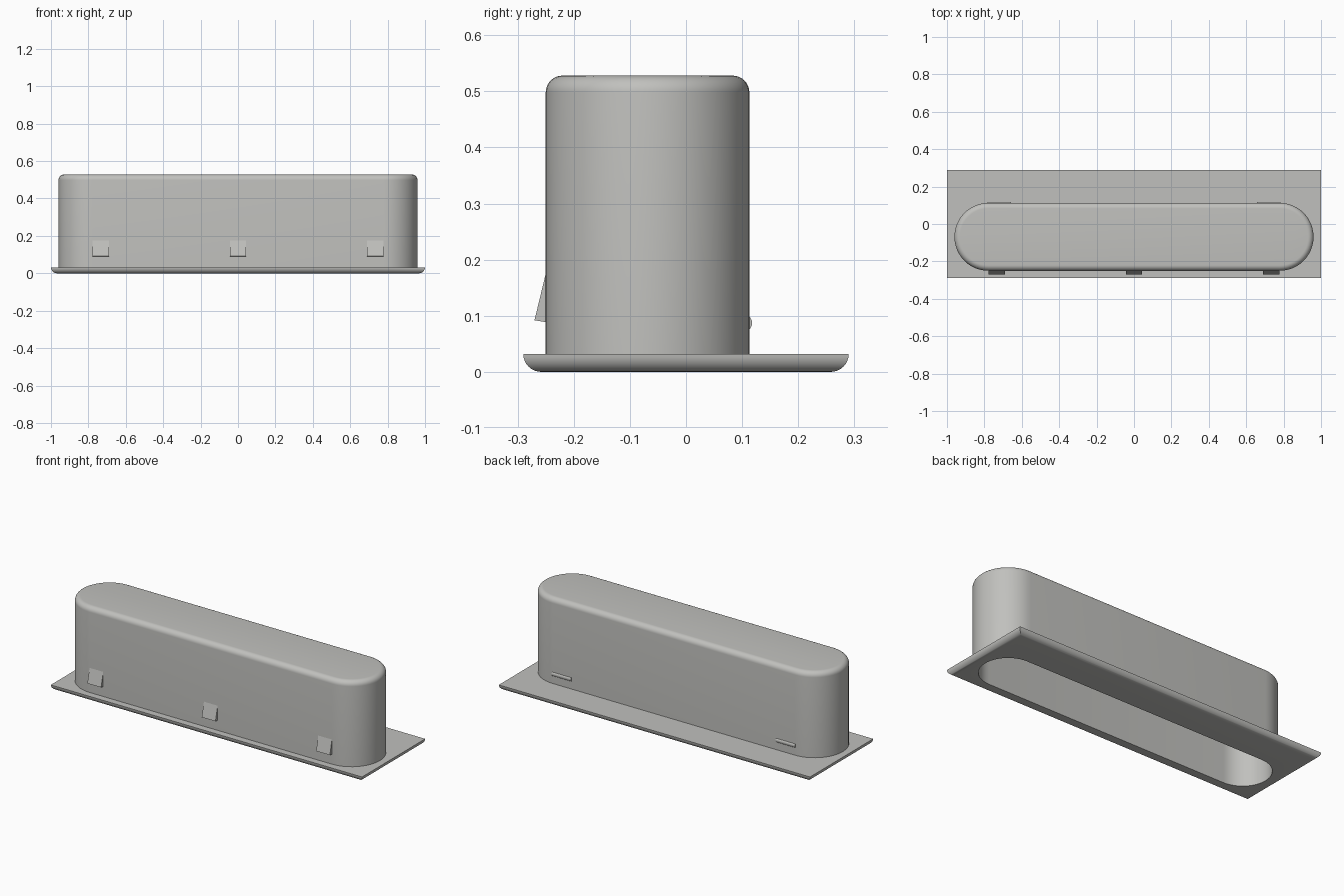
import bpy, bmesh, math

if "Cube" in bpy.data.objects:
    bpy.data.objects.remove(bpy.data.objects["Cube"])

CY, R, HALF = -0.0685, 0.1815, 0.96      # cup centre line, end radius, half length
WALL, TOP, RIM = 0.03, 0.528, 0.032      # wall, overall height, rim thickness
FILLET = 0.03

grey = bpy.data.materials.new("plain grey")
grey.diffuse_color = (0.53, 0.53, 0.51, 1)
grey.use_nodes = True
grey.node_tree.nodes["Principled BSDF"].inputs["Base Color"].default_value = grey.diffuse_color


def finish(bm, name):
    bmesh.ops.recalc_face_normals(bm, faces=bm.faces)
    mesh = bpy.data.meshes.new(name)
    bm.to_mesh(mesh)
    bm.free()
    mesh.materials.append(grey)
    obj = bpy.data.objects.new(name, mesh)
    bpy.context.collection.objects.link(obj)
    bpy.ops.object.select_all(action='DESELECT')
    obj.select_set(True)
    bpy.context.view_layer.objects.active = obj
    bpy.ops.object.shade_smooth_by_angle(angle=math.radians(30))
    return obj


def stadium(bm, inset, z, n=24):
    """Loop of vertices: two half circles joined by straight sides."""
    r, c, verts = R - inset, HALF - R, []
    for side in (1, -1):
        for i in range(n + 1):
            a = math.pi * i / n - math.pi / 2
            verts.append(bm.verts.new((side * (c + r * math.cos(a)),
                                       CY + side * r * math.sin(a), z)))
    return verts


def rectangle(bm, inset, z):
    x, y = 1 - inset, 0.29 - inset
    return [bm.verts.new((sx * x, sy * y, z))
            for sx, sy in ((1, -1), (1, 1), (-1, 1), (-1, -1))]


def bridge(bm, loops):
    for a, b in zip(loops, loops[1:]):
        for i in range(len(a)):
            j = (i + 1) % len(a)
            bm.faces.new((a[i], a[j], b[j], b[i]))


def fill_between(bm, outer, inner):
    edges = []
    for loop in (outer, inner):
        for a, b in zip(loop, loop[1:] + loop[:1]):
            edges.append(bm.edges.get((a, b)) or bm.edges.new((a, b)))
    bmesh.ops.triangle_fill(bm, edges=edges, use_beauty=True)


# Hollow cup with a rounded closed top
bm = bmesh.new()
arc = [math.pi / 2 * i / 8 for i in range(9)]
outer = [stadium(bm, 0, RIM - 0.01)]
outer += [stadium(bm, FILLET * (1 - math.cos(a)), TOP - FILLET + FILLET * math.sin(a))
          for a in arc]
inner = [stadium(bm, WALL, RIM - 0.01), stadium(bm, WALL, TOP - WALL)]
bridge(bm, outer)
bridge(bm, inner)
bridge(bm, [outer[0], inner[0]])
bm.faces.new(outer[-1])
bm.faces.new(inner[-1])
finish(bm, "cup")

# Flat rim plate with a rounded lower edge and the slot through it
bm = bmesh.new()
edge = [rectangle(bm, RIM * (1 - math.cos(a)), RIM * (1 - math.sin(a))) for a in arc]
hole = [stadium(bm, WALL, RIM), stadium(bm, WALL, 0)]
bridge(bm, edge)
bridge(bm, hole)
fill_between(bm, edge[0], hole[0])
fill_between(bm, edge[-1], hole[-1])
finish(bm, "rim_plate")


def extrude_x(name, x, half, profile):
    """Solid with a y-z profile, extruded along x."""
    bm = bmesh.new()
    ends = [[bm.verts.new((x + s * half, y, z)) for y, z in profile] for s in (-1, 1)]
    bridge(bm, ends)
    for e in ends:
        bm.faces.new(e)
    finish(bm, name)


# Wedge clips on the front
for i, x in enumerate((-0.735, 0, 0.735)):
    extrude_x(f"front_clip_{i + 1}", x, 0.044,
              [(-0.24, 0.087), (-0.27, 0.092), (-0.25, 0.175), (-0.24, 0.175)])

# Small round ridges on the back
ridge = [(0.103 + 0.015 * math.cos(t), 0.087 + 0.015 * math.sin(t))
         for t in (2 * math.pi * k / 20 for k in range(20))]
for name, x in (("left", -0.72), ("right", 0.72)):
    extrude_x(f"back_ridge_{name}", x, 0.062, ridge)
